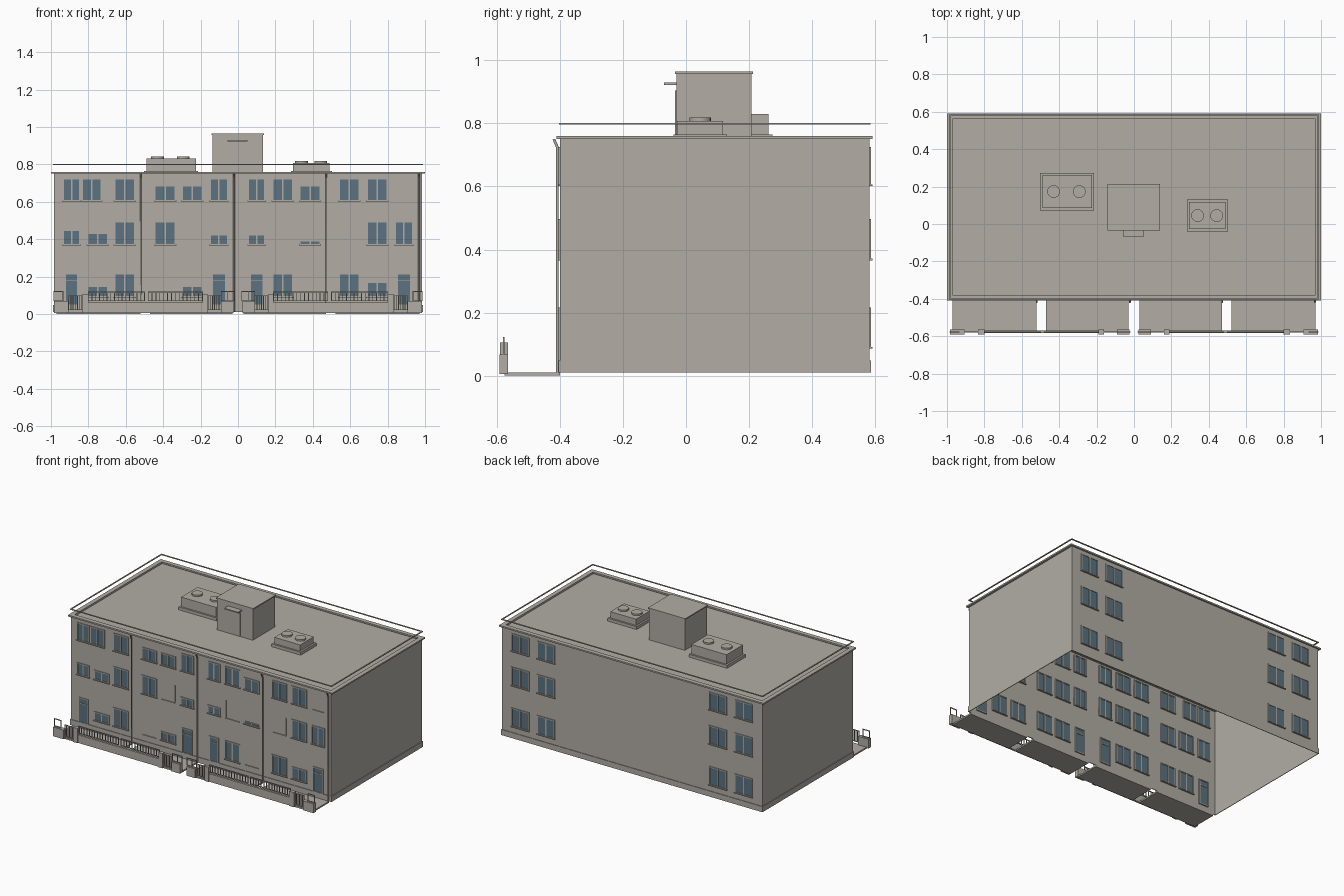
import bpy, bmesh, math
from mathutils import Matrix, Vector

if "Cube" in bpy.data.objects:
    bpy.data.objects.remove(bpy.data.objects["Cube"])


def material(name, rgb):
    m = bpy.data.materials.new(name)
    m.diffuse_color = (*rgb, 1)
    m.use_nodes = True
    m.node_tree.nodes["Principled BSDF"].inputs["Base Color"].default_value = m.diffuse_color
    return m


STONE = material("warm grey", (0.445, 0.42, 0.375))
GLASS = material("blue grey glass", (0.105, 0.17, 0.215))


def finish(name, bm, mat):
    me = bpy.data.meshes.new(name)
    bm.to_mesh(me)
    bm.free()
    me.materials.append(mat)
    ob = bpy.data.objects.new(name, me)
    bpy.context.collection.objects.link(ob)
    return ob


def add_box(bm, x0, x1, y0, y1, z0, z1):
    size = Vector((x1 - x0, y1 - y0, z1 - z0))
    mid = Vector((x0 + x1, y0 + y1, z0 + z1)) / 2
    mat = Matrix.Translation(mid) @ Matrix.Diagonal((*size, 1))
    return bmesh.ops.create_cube(bm, size=1, matrix=mat)


def boxes(name, items, mat=STONE):
    bm = bmesh.new()
    for b in items:
        add_box(bm, *b)
    return finish(name, bm, mat)


def ring(x, y0, y1, t, z0, z1):
    """Four bars around a rectangle, t wide inward."""
    return [(-x, x, y0, y0 + t, z0, z1), (-x, x, y1 - t, y1, z0, z1),
            (-x, -x + t, y0 + t, y1 - t, z0, z1), (x - t, x, y0 + t, y1 - t, z0, z1)]


X, YF, YB = 0.985, -0.40, 0.582

# Building shell, open underneath
bm = bmesh.new()
add_box(bm, -X, X, YF, YB, 0.01, 0.745)
bmesh.ops.delete(bm, geom=[f for f in bm.faces if f.normal.z < -0.5], context='FACES')
finish("building_walls", bm, STONE)
boxes("plinth", ring(X + 0.004, YF - 0.004, YB + 0.004, 0.004, 0.01, 0.048))
boxes("cornice", ring(1.0, -0.41, 0.592, 0.03, 0.75, 0.76)
      + ring(X, YF, YB, 0.012, 0.74, 0.755))
boxes("roof_rail", ring(0.99, -0.403, 0.585, 0.008, 0.797, 0.802))

# Windows: each is glass, surrounding frame, mullion and sill
glass, frame = [], []


def window(x0, x1, z0, z1, y, out, door=False):
    """Plates on a wall at y; out is the facing direction along y."""
    def layer(a, b):
        return sorted((y + out * a, y + out * b))
    g, f = layer(-0.002, 0.002), layer(-0.002, 0.005)
    t = min(0.007, (z1 - z0) / 4)
    glass.append((x0, x1, *g, z0, z1))
    frame.extend([(x0 - t, x0, *f, z0 - t, z1 + t), (x1, x1 + t, *f, z0 - t, z1 + t),
                  (x0, x1, *f, z1, z1 + t), (x0, x1, *f, z0 - t, z0)])
    if door:
        frame.append((x0, x1, *f, z1 - 0.035, z1 - 0.03))
    else:
        m = (x0 + x1) / 2
        frame.append((m - 0.004, m + 0.004, *f, z0, z1))
        frame.append((x0 - 0.01, x1 + 0.01, *layer(0, 0.01), z0 - 0.009, z0 - 0.004))


COLS = [(-.93, -.85), (-.80, -.70), (-.655, -.555), (-.44, -.34), (-.295, -.195), (-.145, -.06),
        (.06, .14), (.19, .29), (.335, .435), (.545, .645), (.695, .795), (.845, .93)]
ROWS = [(.095, .21), (.375, .49), (.61, .718)]
# Exposed height share of each front opening (0 = covered by render)
SHOWN = [[1, .42, 1, 0, .42, 1, 1, 1, 0, 1, .62, 1],
         [.6, .45, 1, 1, 0, .38, .38, 0, .1, 0, 1, 1],
         [1, 1, 1, .65, .65, 1, 1, 1, .65, 1, 1, 0]]
DOORS = (0, 5, 6, 11)
for r, (z0, z1) in enumerate(ROWS):
    for c, (x0, x1) in enumerate(COLS):
        door = r == 0 and c in DOORS
        base = 0.05 if door else z0
        if door:
            x0, x1 = x0 + 0.01, x1 - 0.01
        s = SHOWN[r][c]
        if r == 2 and c == 1:
            x0, x1 = -.83, -.735
        if s:
            window(x0, x1, base, base + (z1 - base) * s, YF, -1, door)
        else:
            # Bare sill line and one jamb
            frame.append((x0, x1, YF - 0.006, YF, z0 - 0.008, z0 - 0.004))
            if r == 1:
                jx = x0 if c == 7 else x1
                frame.append((jx - 0.003, jx + 0.003, YF - 0.006, YF, z0, z1))
        # Full opening on the room side
        window(x0, x1, base, z1, YF + 0.003, 1, door)
    for x0, x1 in [(.59, .71), (.785, .905)]:
        for a, b in [(x0, x1), (-x1, -x0)]:
            window(a, b, z0, z1, YB, 1)
            window(a, b, z0, z1, YB - 0.003, -1)
boxes("window_glass", glass, GLASS)
boxes("window_frames", frame)

# Downpipes with a swan neck under the cornice
for i, x in enumerate((-.52, -.022, .472, .968)):
    cu = bpy.data.curves.new("downpipe", 'CURVE')
    cu.dimensions = '3D'
    cu.bevel_depth = 0.005
    cu.bevel_resolution = 1
    sp = cu.splines.new('POLY')
    path = [(-.408, .01), (-.408, .725), (-.419, .75)]
    sp.points.add(len(path) - 1)
    for p, (y, z) in zip(sp.points, path):
        p.co = (x, y, z, 1)
    cu.materials.append(STONE)
    bpy.context.collection.objects.link(bpy.data.objects.new(f"downpipe_{i}", cu))

# Roof stair house with cap, door and canopy
boxes("stair_house", [(-.137, .133, -.03, .208, .745, .957), (-.143, .139, -.035, .213, .957, .965)])
boxes("stair_house_door", [(-.045, .04, -.035, -.03, .75, .905)])
boxes("stair_house_canopy", [(-.055, .05, -.07, -.03, .922, .93)])

# Rooftop ventilation units with round fans
for side, x0, x1, y0, y1, top, fans in [("left", -.49, -.225, .085, .262, .83, (-.43, -.293)),
                                        ("right", .295, .49, -.028, .118, .808, (.34, .442))]:
    boxes(f"vent_unit_{side}", [(x0, x1, y0, y1, .745, top),
                                (x0 - .012, x1 + .012, y0 - .012, y1 + .012, .745, .765)])
    bm = bmesh.new()
    for x in fans:
        bmesh.ops.create_cone(bm, cap_ends=True, segments=20, radius1=.034, radius2=.034, depth=.012,
                              matrix=Matrix.Translation((x, (y0 + y1) / 2, top + .005)))
    finish(f"vent_fans_{side}", bm, STONE)

# Front yard: four slabs, low wall, piers, railings and gates, mirrored about x = 0
slabs, wall, piers, rails = [], [], [], []


def railing(x0, x1, z0, z1, step):
    y0, y1 = -.58, -.575
    for z in (z0, z1 - .005):
        rails.append((x0, x1, y0, y1, z, z + .005))
    n = max(1, round((x1 - x0) / step))
    for i in range(n + 1):
        x = x0 + (x1 - x0) * i / n
        rails.append((x - .002, x + .002, y0, y1, z0, z1))


for s in (-1, 1):
    def span(a, b):
        return tuple(sorted((s * a, s * b)))
    for a, b in [(.03, .47), (.52, .97)]:
        slabs.append((*span(a, b), -.575, YF, 0, .01))
    wall.append((*span(.185, .805), -.584, -.57, .005, .06))
    for a, b in [(.16, .19), (.80, .835)]:
        piers.append((*span(a, b), -.59, -.565, .005, .105))
    for a, b in [(.025, .09), (.905, .985)]:
        piers.append((*span(a, b), -.592, -.565, .005, .068))
    for a, b in [(.02, .09), (.935, .985)]:
        railing(*span(a, b), .068, .122, .04)
    for a, b in [(.19, .48), (.50, .80)]:
        railing(*span(a, b), .068, .12, .02)
    for a, b in [(.09, .16), (.835, .905)]:
        railing(*span(a, b), .02, .1, .012)
boxes("yard_slabs", slabs)
boxes("yard_wall", wall)
boxes("yard_piers", piers)
boxes("yard_railings", rails)
